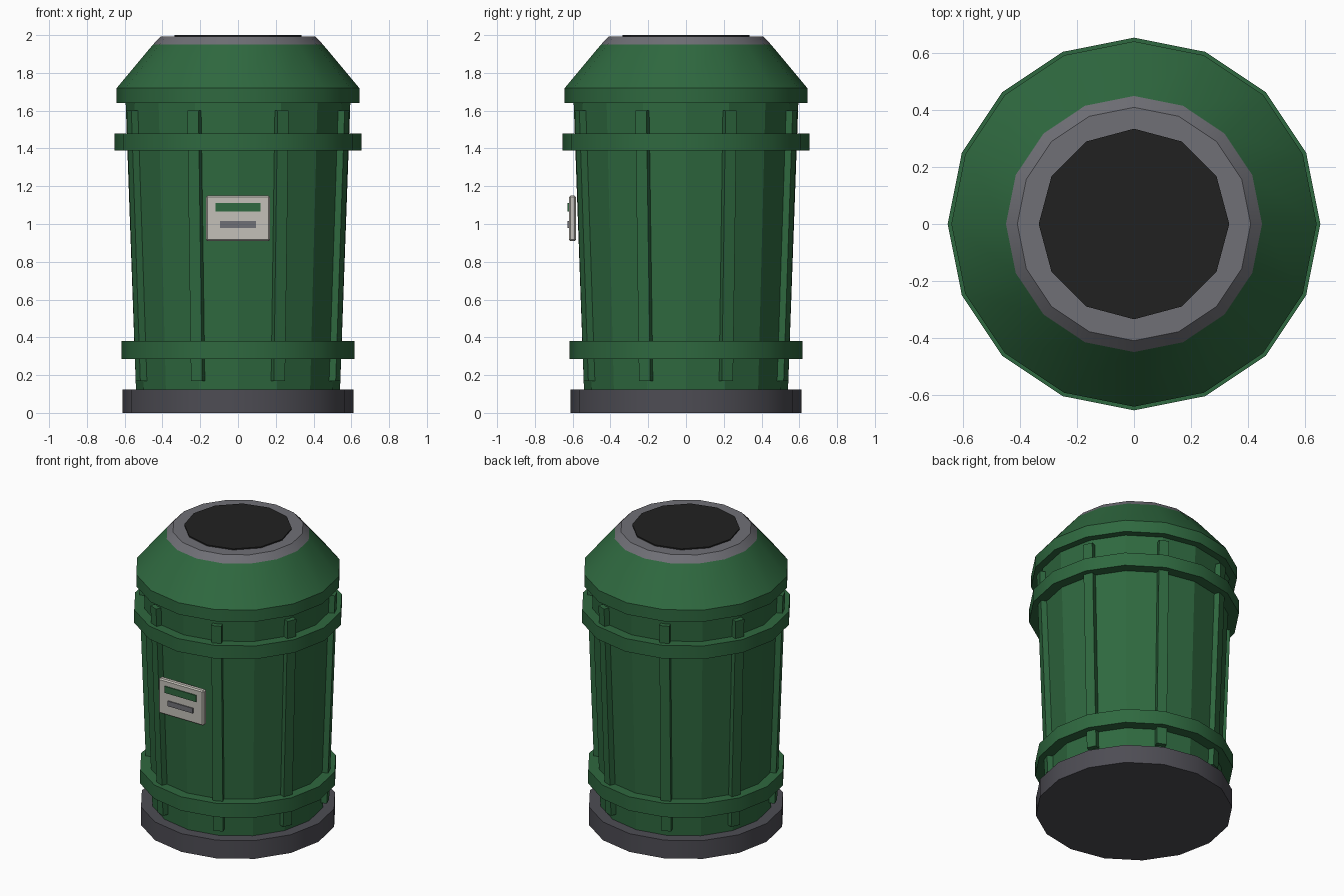
import bpy, bmesh, math
from mathutils import Matrix, Vector

cube = bpy.data.objects.get("Cube")
if cube:
    bpy.data.objects.remove(cube, do_unlink=True)


def material(name, rgb):
    m = bpy.data.materials.new(name)
    m.use_nodes = True
    col = (*rgb, 1)
    m.diffuse_color = col
    m.node_tree.nodes["Principled BSDF"].inputs["Base Color"].default_value = col
    return m


green = material("bin green", (0.028, 0.14, 0.05))
dark_grey = material("base grey", (0.075, 0.073, 0.088))
grey = material("collar grey", (0.16, 0.16, 0.18))
black = material("opening black", (0.015, 0.015, 0.015))
cream = material("plate cream", (0.55, 0.53, 0.48))


def add(name, bm, mat, smooth=False):
    bmesh.ops.recalc_face_normals(bm, faces=bm.faces)
    me = bpy.data.meshes.new(name)
    bm.to_mesh(me)
    bm.free()
    me.materials.append(mat)
    ob = bpy.data.objects.new(name, me)
    bpy.context.collection.objects.link(ob)
    if smooth:
        bpy.ops.object.select_all(action='DESELECT')
        ob.select_set(True)
        bpy.context.view_layer.objects.active = ob
        bpy.ops.object.shade_smooth_by_angle(angle=math.radians(30))
    return ob


def lathe(name, profile, mat, sides=16, smooth=True, ring=False):
    """Turn (radius, height) points about z; ring joins last to first, otherwise ends are capped."""
    bm = bmesh.new()
    rows = [[bm.verts.new((r * math.cos(a), r * math.sin(a), z))
             for a in (math.tau * i / sides for i in range(sides))] for r, z in profile]
    pairs = list(zip(rows, rows[1:]))
    if ring:
        pairs.append((rows[-1], rows[0]))
    else:
        bm.faces.new(rows[0])
        bm.faces.new(rows[-1])
    for lo, hi in pairs:
        for i in range(sides):
            j = (i + 1) % sides
            bm.faces.new((lo[i], lo[j], hi[j], hi[i]))
    return add(name, bm, mat, smooth)


def box(name, low, high, mat, bevel=0):
    low, high = Vector(low), Vector(high)
    bm = bmesh.new()
    bmesh.ops.create_cube(bm, size=1, matrix=Matrix.Translation((low + high) / 2)
                          @ Matrix.Diagonal((*(high - low), 1)))
    if bevel:
        bmesh.ops.bevel(bm, geom=bm.edges[:], offset=bevel, segments=1, affect='EDGES')
    return add(name, bm, mat)


# Base, tapered body and lid
lathe("base", [(0.612, 0), (0.612, 0.125)], dark_grey)
lathe("body", [(0.54, 0.12), (0.595, 1.65)], green, smooth=False)
lathe("lid", [(0.642, 1.64), (0.642, 1.72), (0.45, 1.95)], green)
lathe("collar", [(0.45, 1.95), (0.41, 1.992)], grey)
lathe("opening", [(0.335, 1.985), (0.335, 2.0)], black, sides=12)

# Hoops round the body
for name, r, z0, z1 in (("lower_band", 0.617, 0.285, 0.38), ("upper_band", 0.655, 1.39, 1.48)):
    lathe(name, [(r - 0.08, z0), (r, z0), (r, z1), (r - 0.08, z1)], green, ring=True)

# Upright ribs that lean with the body
for i in range(8):
    rib = box(f"rib_{i + 1}", (-0.032, -0.03, 0.17), (0.032, 0.03, 1.6), green)
    for v in rib.data.vertices:
        v.co.y -= 0.543 + (v.co.z - 0.17) * 0.036
    rib.data.transform(Matrix.Rotation(math.tau * (i + 0.5) / 8, 4, 'Z'))

# Label plate with two raised strips
box("label_plate", (-0.17, -0.62, 0.91), (0.17, -0.582, 1.15), cream, bevel=0.008)
box("label_strip_upper", (-0.12, -0.627, 1.065), (0.12, -0.618, 1.11), green)
box("label_strip_lower", (-0.095, -0.627, 0.98), (0.095, -0.618, 1.015), grey)
